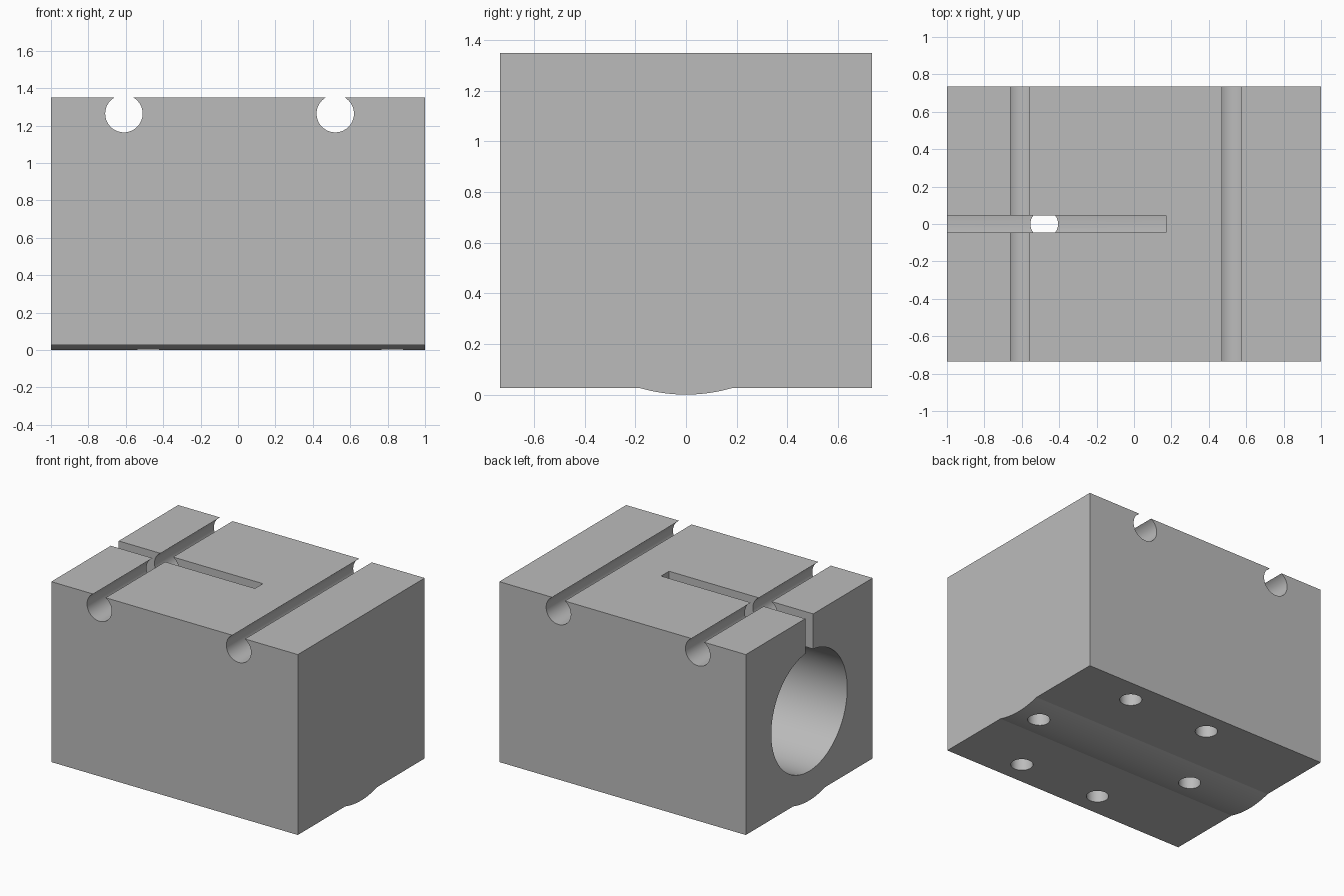
import bpy, bmesh, math
from mathutils import Matrix

if "Cube" in bpy.data.objects:
    bpy.data.objects.remove(bpy.data.objects["Cube"], do_unlink=True)

HALF_X, HALF_Y = 1.0, 0.735
BASE, TOP = 0.027, 1.35
BORE_Z, BORE_R, RIB_R = 0.655, 0.44, 0.655

grey = bpy.data.materials.new("plain grey")
grey.use_nodes = True
colour = (0.5, 0.5, 0.5, 1.0)
grey.diffuse_color = colour
grey.node_tree.nodes["Principled BSDF"].inputs["Base Color"].default_value = colour


def add_object(name, bm):
    bmesh.ops.recalc_face_normals(bm, faces=bm.faces)
    mesh = bpy.data.meshes.new(name)
    bm.to_mesh(mesh)
    bm.free()
    obj = bpy.data.objects.new(name, mesh)
    bpy.context.scene.collection.objects.link(obj)
    mesh.materials.append(grey)
    return obj


def cylinder(name, axis, centre, radius, length, sides=64):
    bm = bmesh.new()
    bmesh.ops.create_cone(bm, cap_ends=True, segments=sides, radius1=radius,
                          radius2=radius, depth=length)
    turn = {"X": Matrix.Rotation(math.pi / 2, 4, "Y"),
            "Y": Matrix.Rotation(math.pi / 2, 4, "X"),
            "Z": Matrix.Identity(4)}[axis]
    bm.transform(Matrix.Translation(centre) @ turn)
    return add_object(name, bm)


def box(name, low, high):
    bm = bmesh.new()
    bmesh.ops.create_cube(bm, size=1)
    size = [h - l for l, h in zip(low, high)]
    mid = [(h + l) / 2 for l, h in zip(low, high)]
    bm.transform(Matrix.Translation(mid) @ Matrix.Diagonal((*size, 1)))
    return add_object(name, bm)


# Block with a shallow rounded rib underneath, extruded along x
spread = math.acos((BORE_Z - BASE) / RIB_R)
profile = [(-HALF_Y, TOP), (-HALF_Y, BASE)]
for i in range(25):
    a = -spread + 2 * spread * i / 24
    profile.append((RIB_R * math.sin(a), BORE_Z - RIB_R * math.cos(a)))
profile += [(HALF_Y, BASE), (HALF_Y, TOP)]
bm = bmesh.new()
end = bm.faces.new([bm.verts.new((-HALF_X, y, z)) for y, z in profile])
swept = bmesh.ops.extrude_face_region(bm, geom=[end], use_keep_orig=True)
moved = [v for v in swept["geom"] if isinstance(v, bmesh.types.BMVert)]
bmesh.ops.translate(bm, verts=moved, vec=(2 * HALF_X, 0, 0))
block = add_object("block", bm)

# Main bore and the clamping slot above it
bore_end = 0.2
cutters = [
    cylinder("bore_cutter", "X", ((bore_end - 1.2) / 2, 0, BORE_Z), BORE_R,
             bore_end + 1.2, 128),
    box("slot_cutter", (-1.2, -0.046, BORE_Z), (0.17, 0.046, 1.5)),
]

# Round grooves across the top
for x in (-0.61, 0.52):
    cutters.append(cylinder("groove_cutter", "Y", (x, 0, 1.264), 0.1, 2))

# Screw holes in the underside
for x, y in ((-0.48, 0), (0.825, 0), (-0.155, 0.562), (0.5, 0.562),
             (-0.155, -0.562), (0.5, -0.562)):
    cutters.append(cylinder("hole_cutter", "Z", (x, y, 0.1), 0.074, 0.5, 48))

for cutter in cutters:
    cutter.hide_render = True
    mod = block.modifiers.new(cutter.name, "BOOLEAN")
    mod.operation = "DIFFERENCE"
    mod.solver = "EXACT"
    mod.object = cutter

# Bake the cuts, then discard the cutters
bpy.context.view_layer.update()
graph = bpy.context.evaluated_depsgraph_get()
baked = bpy.data.meshes.new_from_object(block.evaluated_get(graph))
block.modifiers.clear()
block.data = baked
for cutter in cutters:
    bpy.data.objects.remove(cutter, do_unlink=True)

baked.materials.clear()
baked.materials.append(grey)
for face in baked.polygons:
    face.material_index = 0

bpy.ops.object.select_all(action="DESELECT")
block.select_set(True)
bpy.context.view_layer.objects.active = block
bpy.ops.object.shade_smooth_by_angle(angle=math.radians(10))
